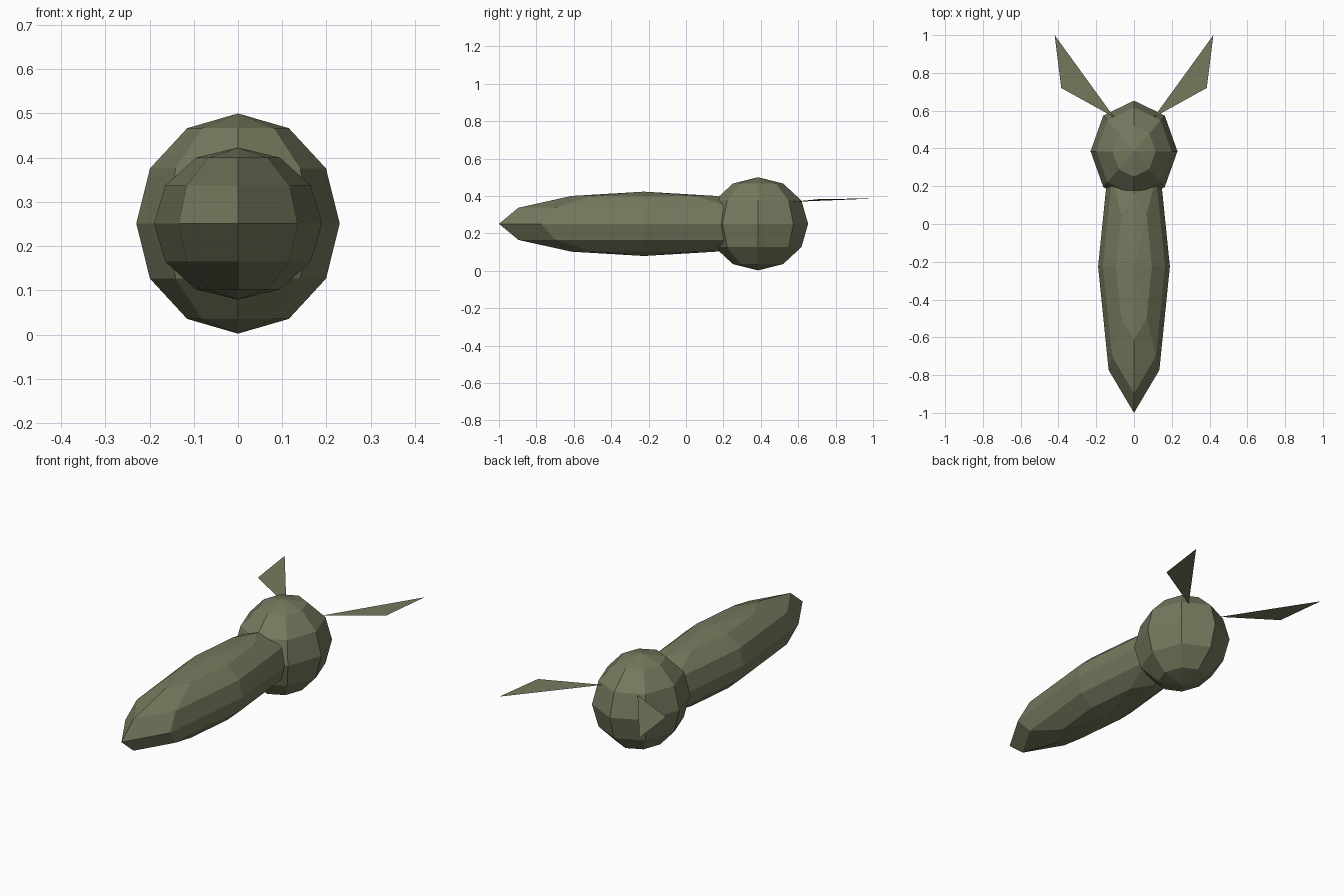
import bpy
import bmesh
from mathutils import Matrix

cube = bpy.data.objects.get("Cube")
if cube:
    bpy.data.objects.remove(cube, do_unlink=True)

# One olive colour for the whole model
olive = bpy.data.materials.new("olive_green")
olive.use_nodes = True
colour = (0.18, 0.19, 0.11, 1)
olive.diffuse_color = colour
olive.node_tree.nodes["Principled BSDF"].inputs["Base Color"].default_value = colour


def add_object(name, bm):
    mesh = bpy.data.meshes.new(name)
    bm.to_mesh(mesh)
    bm.free()
    mesh.materials.append(olive)
    obj = bpy.data.objects.new(name, mesh)
    bpy.context.collection.objects.link(obj)
    return obj


def ellipsoid(name, centre, radii):
    """Flat-shaded low-poly ball stretched along each axis."""
    bm = bmesh.new()
    bmesh.ops.create_uvsphere(
        bm, u_segments=8, v_segments=6, radius=1,
        matrix=Matrix.Translation(centre) @ Matrix.Diagonal((*radii, 1)))
    return add_object(name, bm)


# Long tapering body and round head
ellipsoid("body", (0, -0.225, 0.251), (0.19, 0.775, 0.172))
ellipsoid("head", (0, 0.385, 0.251), (0.23, 0.268, 0.249))

# Thin triangular feelers, rooted in the back of the head
for side, name in ((1, "left_antenna"), (-1, "right_antenna")):
    bm = bmesh.new()
    outline = [(0.105, 0.565, 0.368), (0.385, 0.72, 0.384), (0.42, 1.0, 0.386)]
    corners = [bm.verts.new((side * x, y, z)) for x, y, z in outline]
    face = bm.faces.new(corners)
    face.normal_update()
    if face.normal.z < 0:
        face.normal_flip()
    add_object(name, bm)
